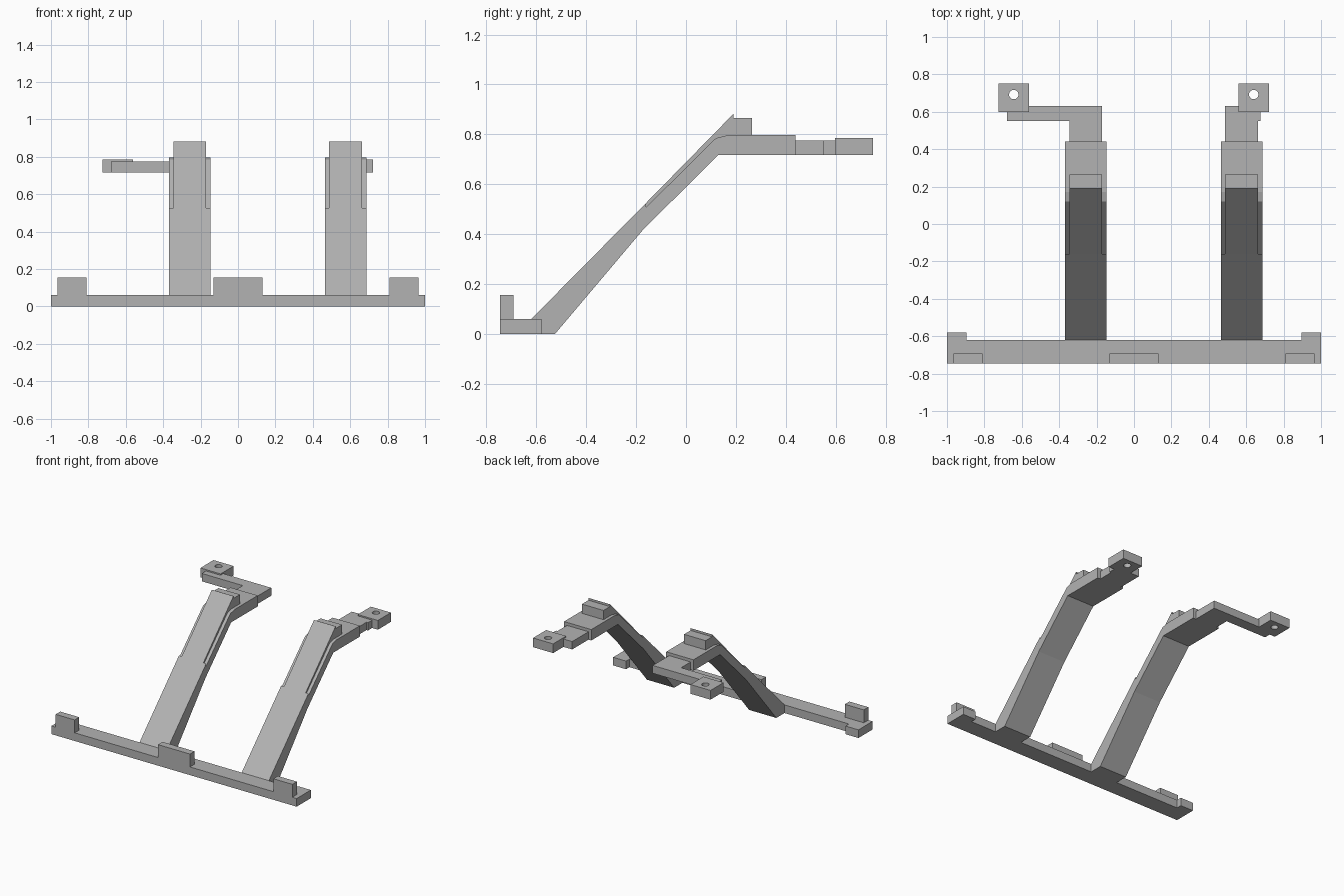
import bpy, bmesh, math
from mathutils import Matrix, Vector

cube = bpy.data.objects.get("Cube")
if cube:
    bpy.data.objects.remove(cube, do_unlink=True)

grey = bpy.data.materials.new("plain grey")
grey.use_nodes = True
colour = (0.45, 0.45, 0.45, 1)
grey.diffuse_color = colour
grey.node_tree.nodes["Principled BSDF"].inputs["Base Color"].default_value = colour

# Maps a (y, z) profile extruded along its own z onto x
SIDEWAYS = Matrix(((0, 0, 1, 0), (1, 0, 0, 0), (0, 1, 0, 0), (0, 0, 0, 1)))


def extrude(name, outline, low, high, matrix=Matrix(), hole=None):
    """Fill a flat outline (with an optional hole loop) and extrude it."""
    bm = bmesh.new()
    edges = []
    for loop in [outline] + ([hole] if hole else []):
        verts = [bm.verts.new((a, b, low)) for a, b in loop]
        edges += [bm.edges.new((v, verts[i - 1])) for i, v in enumerate(verts)]
    if hole:
        bmesh.ops.triangle_fill(bm, edges=edges, use_beauty=True)
    else:
        bm.faces.new(verts)
    top = bmesh.ops.extrude_face_region(bm, geom=bm.faces[:])["geom"]
    bmesh.ops.translate(bm, vec=Vector((0, 0, high - low)),
                        verts=[g for g in top if isinstance(g, bmesh.types.BMVert)])
    bm.transform(matrix)
    bmesh.ops.recalc_face_normals(bm, faces=bm.faces[:])
    mesh = bpy.data.meshes.new(name)
    bm.to_mesh(mesh)
    bm.free()
    mesh.materials.append(grey)
    obj = bpy.data.objects.new(name, mesh)
    bpy.context.collection.objects.link(obj)
    return obj


def rect(x0, x1, y0, y1):
    return [(x0, y0), (x1, y0), (x1, y1), (x0, y1)]


# Base rail with rear feet at both ends
extrude("base_rail", [(-1, -0.745), (1, -0.745), (1, -0.58), (0.895, -0.58),
                      (0.895, -0.62), (-0.895, -0.62), (-0.895, -0.58), (-1, -0.58)],
        0, 0.06)

# Upright stops along the front edge
for name, x0, x1 in (("right_stop", -0.965, -0.81), ("middle_stop", -0.13, 0.13),
                     ("left_stop", 0.81, 0.965)):
    extrude(name, rect(x0, x1, -0.745, -0.692), 0.06, 0.155)

# Sloping arms, each with a narrower raised spine ending in a catch
arm = [(-0.62, 0), (-0.525, 0), (-0.17, 0.42), (0.13, 0.717), (0.44, 0.717),
       (0.44, 0.797), (0.17, 0.797), (0.12, 0.785), (-0.16, 0.508),
       (-0.16, 0.525), (-0.61, 0.07), (-0.62, 0.06)]
spine = [(-0.16, 0.508), (0.12, 0.785), (0.17, 0.797), (0.265, 0.797),
         (0.265, 0.865), (0.19, 0.865), (0.19, 0.882), (-0.16, 0.525)]
for side, x in (("right", -0.258), ("left", 0.575)):
    extrude(side + "_arm", arm, x - 0.111, x + 0.111, SIDEWAYS)
    extrude(side + "_spine", spine, x - 0.088, x + 0.088, SIDEWAYS)

# Brackets reaching from the arms to the mounting pads
extrude("right_bracket", [(-0.346, 0.44), (-0.17, 0.44), (-0.17, 0.63),
                          (-0.68, 0.63), (-0.68, 0.55), (-0.346, 0.55)], 0.717, 0.775)
extrude("left_bracket", [(0.487, 0.44), (0.663, 0.44), (0.663, 0.55),
                         (0.675, 0.55), (0.675, 0.63), (0.487, 0.63)], 0.717, 0.775)

# Mounting pads with a round screw hole
for side, x in (("right", -0.643), ("left", 0.64)):
    angles = [math.tau * i / 24 for i in range(24)]
    hole = [(x + 0.025 * math.cos(a), 0.692 + 0.025 * math.sin(a)) for a in angles]
    extrude(side + "_mounting_pad", rect(x - 0.082, x + 0.082, 0.598, 0.75),
            0.717, 0.785, hole=hole)
